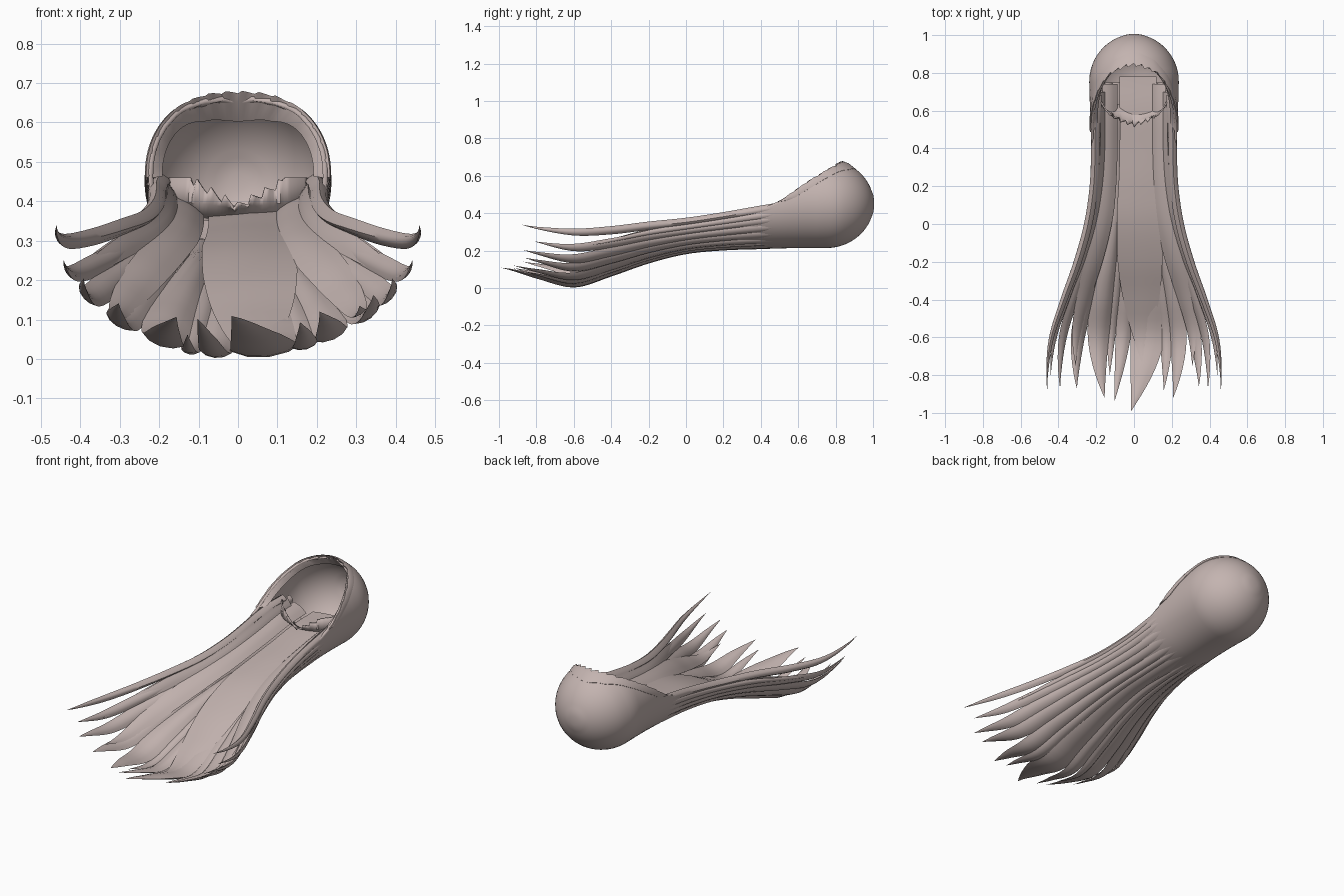
import bpy, bmesh, math, random

if "Cube" in bpy.data.objects:
    bpy.data.objects.remove(bpy.data.objects["Cube"])
random.seed(4)

hair = bpy.data.materials.new("dusty rose hair")
hair.diffuse_color = (0.55, 0.455, 0.435, 1)
hair.use_nodes = True
hair.node_tree.nodes["Principled BSDF"].inputs["Base Color"].default_value = hair.diffuse_color

# Section of the hair mass every 0.2 along y, from -1 to 1
WIDTH = [.45, .465, .45, .39, .32, .265, .235, .228, .235, .24, .24]
CENTRE = [.38, .335, .31, .315, .335, .355, .385, .42, .45, .45, .45]
BOTTOM = [.11, .05, .0, .06, .13, .18, .20, .207, .212, .212, .212]
DEPTH = [.03, .03, .03, .03, .045, .065, .085, .105, .125, .13, .13]  # inner layer
# Hairline: y against angle round the section (180 = above the forehead)
RIM = [(-.2, 78), (0, 84), (.4, 91), (.52, 98), (.61, 111), (.72, 130),
       (.81, 150), (.845, 170), (.85, 180), (1, 180)]


def sample(table, y):
    """Smooth interpolation of a section table."""
    f = min(max((y + 1) / .2, 0), 9.9999)
    i = int(f)
    t = f - i
    p = [table[min(max(i + k, 0), 10)] for k in (-1, 0, 1, 2)]
    return p[1] + .5 * t * (p[2] - p[0] + t * (2*p[0] - 5*p[1] + 4*p[2] - p[3]
                            + t * (3 * (p[1] - p[2]) + p[3] - p[0])))


def place(deg, y, d=0, side=1.0):
    """Point at an angle round the section (0 = underneath), d inside it."""
    a = math.radians(deg)
    s = math.sqrt(max(0, 1 - (max(0, y - .75) / .25) ** 2))
    w = sample(WIDTH, y) * s - d * side
    c = sample(CENTRE, y)
    r = (c - sample(BOTTOM, y)) * s if math.cos(a) > 0 else .24 * s
    return (w * math.sin(a), y, c - (r - d) * math.cos(a))


def linear(pairs, v):
    for (a, b), (c, d) in zip(pairs, pairs[1:]):
        if v <= c:
            return b + (d - b) * (v - a) / (c - a)
    return pairs[-1][1]


def make(name, rows, closed=False, ends=False, thick=0):
    """Skin a list of equal rows of points."""
    bm = bmesh.new()
    vr = [[bm.verts.new(p) for p in row] for row in rows]
    n = len(rows[0])
    for r0, r1 in zip(vr, vr[1:]):
        for j in range(n if closed else n - 1):
            k = (j + 1) % n
            bm.faces.new((r0[j], r0[k], r1[k], r1[j]))
    if ends:
        bm.faces.new(vr[0])
        bm.faces.new(vr[-1][::-1])
    bmesh.ops.remove_doubles(bm, verts=bm.verts, dist=1e-5)
    bmesh.ops.recalc_face_normals(bm, faces=bm.faces)
    me = bpy.data.meshes.new(name)
    bm.to_mesh(me)
    bm.free()
    me.materials.append(hair)
    ob = bpy.data.objects.new(name, me)
    bpy.context.collection.objects.link(ob)
    if thick:
        mod = ob.modifiers.new("thickness", 'SOLIDIFY')
        mod.thickness = thick
        mod.offset = 0
    bpy.context.view_layer.objects.active = ob
    ob.select_set(True)
    bpy.ops.object.shade_smooth_by_angle(angle=math.radians(50))
    ob.select_set(False)
    return ob


def strand(name, deg, half, tip, root=.75, thick=.035, inner=False, swing=0, taper=-.2):
    """Lens-shaped lock following the hair mass and narrowing to a point."""
    rows, n = [], 40
    for i in range(n + 1):
        y = root + (tip - root) * i / n
        u = max(0, (taper - y) / (taper - tip))
        w = half * max(1 - u ** 1.9, .004)
        th = thick * max(1 - u ** 2, .01)
        a = deg + swing * u * u
        d, side = .022 * max(0, min(1, (y - .45) / .2)), 1
        if inner:
            d, side = sample(DEPTH, y), .4
            shrink = min(1, .2 / (sample(WIDTH, y) - .05))  # keeps an even width
            w, a = w * shrink, a * (.4 + .6 * shrink) if abs(deg) < 20 else a
        ring = [(-1, .45), (-.55, .12), (0, 0), (.55, .12), (1, .45),
                (.5, .85), (0, 1), (-.5, .85)]
        rows.append([place(a + w * k, y, d + th * e, side) for k, e in ring])
    make(name, rows, closed=True, ends=True)


# Scalp cap, open over the face and sinking under the locks
ys = [.75 + .25 * math.sin(math.pi / 2 * (1 - i / 16)) for i in range(17)]
ys += [.75 - .05 * i for i in range(1, 18)]
rows = []
for y in ys:
    m = linear(RIM, y)
    d = .008 + .016 * max(0, min(1, (.45 - y) / .4)) if y < .99 else 0
    rows.append([place(m * (j / 32 - 1), y, d) for j in range(65)])
make("scalp_cap", rows, thick=.012)

# Rolled hairline edge round the face, with small jags over the forehead
by_angle = [(a, y) for y, a in RIM[2:-1]]
rows = []
for i in range(65):
    a = 96 + 168 * i / 64
    up = min(a, 360 - a)
    y = linear(by_angle, up)
    jag = (.016 if up > 150 else .008) * (i % 4) / 3
    rows.append([place(a, y + .06, .0), place(a, y + .02, -.006), place(a, y - jag, -.004),
                 place(a, y + .01, .016), place(a, min(.9, y + .05), .04)])
make("hairline_edge", rows, closed=True, ends=True)

# Outer back locks: angle, half width, tip y, swing, start of taper, thickness
locks = [
    (12, 15, -.99, -14, -.35, .05), (-6, 7, -.935, -7, -.3, .04),
    (-16, 6, -.80, 0, -.15, .035), (-28, 11, -.92, 8, -.3, .05),
    (-44, 10, -.87, 3, -.25, .04), (24, 7, -.88, -4, -.3, .04),
    (34, 9, -.92, -7, -.35, .04), (48, 10, -.86, 0, -.2, .04),
]
for i, (deg, half, tip, swing, taper, thick) in enumerate(locks):
    strand(f"back_lock_{i + 1}", deg, half, tip, swing=swing, taper=taper, thick=thick)

# Side locks, mirrored
for s, side in ((-1, "left"), (1, "right")):
    strand(f"{side}_lower_lock", 60 * s, 9, -.87, swing=-2 * s, taper=-.15)
    strand(f"{side}_middle_lock", 72 * s, 8, -.81, swing=0, taper=-.1)
    strand(f"{side}_upper_lock", 80 * s, 7, -.5, swing=-6 * s, taper=.2)
    strand(f"{side}_face_lock", 89 * s, 6.5, -.88, root=.68, thick=.045, swing=-2 * s, taper=-.1)
    # Inner layer beside the neck
    strand(f"{side}_inner_lock", 48 * s, 19, -.75, root=.74, inner=True, swing=-5 * s, taper=-.1)
    strand(f"{side}_inner_side_lock", 73 * s, 17, -.62, root=.7, inner=True,
           swing=-4 * s, taper=.1)

# Wide inner lock behind the neck
strand("centre_inner_lock", 8, 33, -.74, root=.78, inner=True, taper=-.1)

# Jagged collar of short hair at the nape
rows = []
for i in range(41):
    s = i / 20 - 1
    a = abs(s)
    jag = .022 * (i % 4) / 3 * (a < .7)
    top = .395 + .065 * min(1, a / .65) - jag
    y = .545 + .03 * a + .07 * a ** 4
    x = .178 * s
    rows.append([(x, y + .07, .35 + .05 * a ** 3), (x, y + .03, .365 + .03 * a ** 3),
                 (x, y, .385 + .02 * a), (x * .97, y - .03 * (1 - a) + jag * .8, top)])
make("nape_collar", rows, thick=.008)
